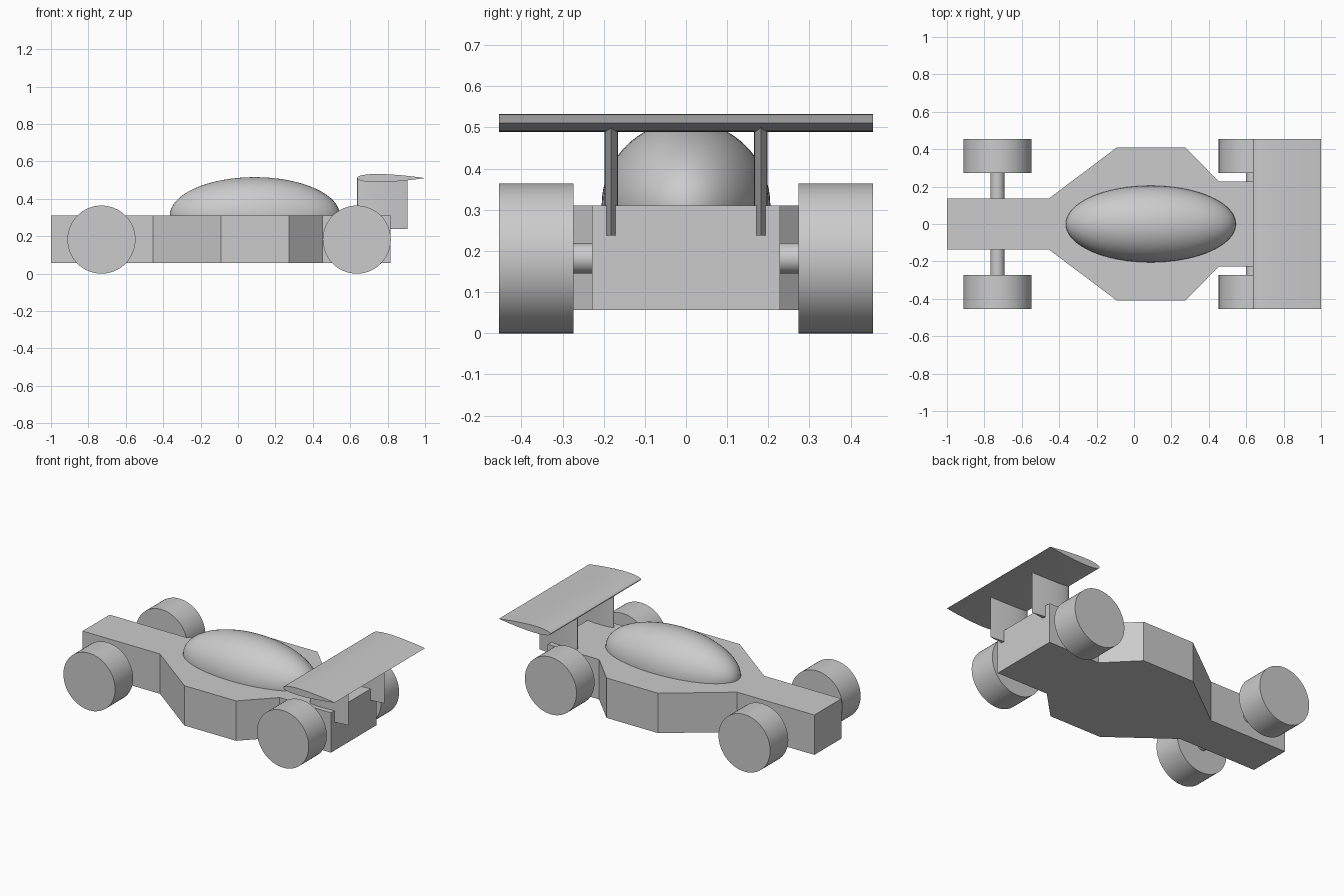
import bpy, bmesh, math
from mathutils import Vector

cube = bpy.data.objects.get("Cube")
if cube:
    bpy.data.objects.remove(cube, do_unlink=True)

GREY = (0.6, 0.6, 0.6, 1.0)
grey = bpy.data.materials.new("plain_grey")
grey.use_nodes = True
grey.diffuse_color = GREY
grey.node_tree.nodes["Principled BSDF"].inputs["Base Color"].default_value = GREY


def finish(obj, name, smooth=True):
    obj.name = name
    obj.data.name = name
    obj.data.materials.clear()
    obj.data.materials.append(grey)
    bpy.ops.object.select_all(action='DESELECT')
    obj.select_set(True)
    bpy.context.view_layer.objects.active = obj
    if smooth:
        bpy.ops.object.shade_smooth_by_angle(angle=math.radians(30))
    return obj


def prism(name, points, sweep, smooth=True):
    """Fill a closed outline and extrude it along the sweep vector."""
    bm = bmesh.new()
    face = bm.faces.new([bm.verts.new(p) for p in points])
    new = bmesh.ops.extrude_face_region(bm, geom=[face])["geom"]
    bmesh.ops.translate(bm, vec=Vector(sweep),
                        verts=[g for g in new if isinstance(g, bmesh.types.BMVert)])
    bmesh.ops.recalc_face_normals(bm, faces=bm.faces)
    mesh = bpy.data.meshes.new(name)
    bm.to_mesh(mesh)
    bm.free()
    obj = bpy.data.objects.new(name, mesh)
    bpy.context.collection.objects.link(obj)
    return finish(obj, name, smooth)


def cylinder_y(name, x, y, z, radius, length):
    bpy.ops.mesh.primitive_cylinder_add(vertices=64, radius=radius, depth=length,
                                        location=(x, y, z), rotation=(math.pi / 2, 0, 0))
    return finish(bpy.context.object, name)


def airfoil(x0, chord, thickness=0.12, n=20):
    """Symmetric wing section as (x, offset) pairs, sharp at the trailing edge."""
    def half(t):
        return 5 * thickness * chord * (0.2969 * math.sqrt(t) - 0.126 * t - 0.3516 * t**2
                                        + 0.2843 * t**3 - 0.1036 * t**4)
    ts = [(1 - math.cos(math.pi * i / n)) / 2 for i in range(n + 1)]
    upper = [(x0 + chord * t, half(t)) for t in ts]
    lower = [(x0 + chord * t, -half(t)) for t in reversed(ts[1:-1])]
    return upper + lower


# Body: half outline mirrored across the long axis
side = [(-1.0, 0.136), (-0.455, 0.136), (-0.091, 0.41),
        (0.273, 0.41), (0.453, 0.228), (0.815, 0.228)]
outline = side + [(x, -y) for x, y in reversed(side)]
prism("body", [(x, y, 0.057) for x, y in outline], (0, 0, 0.254), smooth=False)

# Canopy
bpy.ops.mesh.primitive_uv_sphere_add(segments=64, ring_count=32, radius=1,
                                     location=(0.09, 0, 0.311))
canopy = bpy.context.object
canopy.scale = (0.455, 0.205, 0.205)
bpy.ops.object.transform_apply(location=False, rotation=False, scale=True)
finish(canopy, "canopy")

# Wheels and axles
R = 0.182
for end, x in (("nose", -0.73), ("tail", 0.635)):
    cylinder_y(f"{end}_axle", x, 0, R, 0.037, 0.6)
    for where, s in (("front", -1), ("back", 1)):
        cylinder_y(f"{end}_wheel_{where}", x, s * 0.364, R, R, 0.182)

# Rear wing on two struts
prism("rear_wing", [(x, -0.455, 0.511 + t) for x, t in airfoil(0.636, 0.364)], (0, 0.91, 0))
for where, s in (("front", -1), ("back", 1)):
    prism(f"wing_strut_{where}",
          [(x, s * 0.182 + t, 0.238) for x, t in airfoil(0.636, 0.27)], (0, 0, 0.272))
